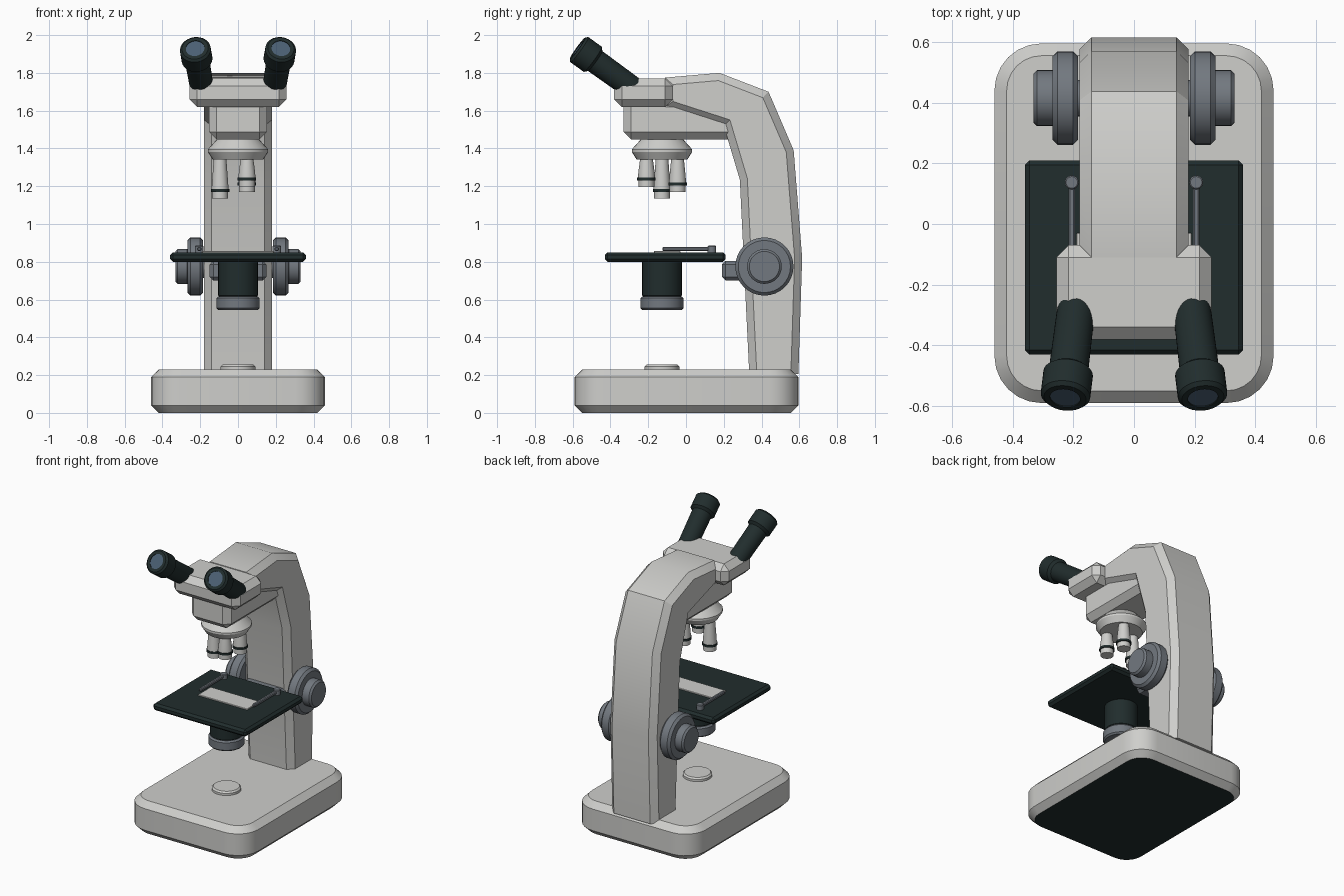
import bpy, bmesh, math
from mathutils import Vector, Matrix

cube = bpy.data.objects.get("Cube")
if cube:
    bpy.data.objects.remove(cube, do_unlink=True)


def material(name, rgb):
    m = bpy.data.materials.new(name)
    m.use_nodes = True
    m.diffuse_color = (*rgb, 1)
    m.node_tree.nodes["Principled BSDF"].inputs["Base Color"].default_value = (*rgb, 1)
    return m


PALE = material("pale grey", (0.62, 0.62, 0.60))
DARK = material("dark green black", (0.015, 0.026, 0.026))
SLATE = material("slate grey", (0.17, 0.19, 0.215))
GLASS = material("lens blue", (0.07, 0.115, 0.17))


def finish(bm, name, mats):
    bmesh.ops.recalc_face_normals(bm, faces=bm.faces)
    me = bpy.data.meshes.new(name)
    bm.to_mesh(me)
    bm.free()
    for m in mats:
        me.materials.append(m)
    ob = bpy.data.objects.new(name, me)
    bpy.context.collection.objects.link(ob)
    bpy.ops.object.select_all(action='DESELECT')
    ob.select_set(True)
    bpy.context.view_layer.objects.active = ob
    bpy.ops.object.shade_smooth_by_angle(angle=math.radians(30))
    return ob


def bevel(bm, edges, width, segments=1):
    bmesh.ops.bevel(bm, geom=edges, offset=width, segments=segments,
                    affect='EDGES', profile=0.5, clamp_overlap=True)


def box_mesh(lo, hi):
    bm = bmesh.new()
    bmesh.ops.create_cube(bm, size=1)
    lo, hi = Vector(lo), Vector(hi)
    bmesh.ops.scale(bm, vec=hi - lo, verts=bm.verts)
    bmesh.ops.translate(bm, vec=(lo + hi) / 2, verts=bm.verts)
    return bm


def box(name, lo, hi, width, mat):
    bm = box_mesh(lo, hi)
    bevel(bm, bm.edges[:], width)
    return finish(bm, name, [mat])


def lathe(name, profile, mats, origin, axis=(0, 0, 1), sides=32, bands=()):
    """Spin (radius, height) points; bands lists the second-material segments."""
    bm = bmesh.new()
    turn = Vector(axis).to_track_quat('Z', 'Y').to_matrix().to_4x4()
    place = Matrix.Translation(origin) @ turn
    rings = []
    for r, h in profile:
        rings.append([bm.verts.new(place @ Vector((r * math.cos(a), r * math.sin(a), h)))
                      for a in (math.tau * i / sides for i in range(sides))])
    for s, (low, high) in enumerate(zip(rings, rings[1:])):
        for i in range(sides):
            j = (i + 1) % sides
            f = bm.faces.new((low[i], low[j], high[j], high[i]))
            f.material_index = int(s in bands)
    bm.faces.new(rings[0][::-1])
    cap = bm.faces.new(rings[-1])
    cap.material_index = int(len(rings) - 1 in bands)
    return finish(bm, name, mats)


def drum(name, radius, length, chamfer, mat, origin, axis=(0, 0, 1)):
    c = chamfer
    return lathe(name, [(radius - c, 0), (radius, c), (radius, length - c),
                        (radius - c, length)], [mat], origin, axis)


# Base: rounded slab with chamfered rims and a dark underside
bm = box_mesh((-0.46, -0.59, 0), (0.46, 0.595, 0.23))
bevel(bm, [e for e in bm.edges if abs(e.verts[0].co.z - e.verts[1].co.z) > 0.1], 0.155, 6)
bevel(bm, [e for e in bm.edges if abs(e.verts[0].co.z - e.verts[1].co.z) < 0.01], 0.04)
bm.normal_update()
for f in bm.faces:
    f.material_index = int(f.normal.z < -0.9)
finish(bm, "base", [PALE, DARK])
drum("lamp_window", 0.093, 0.035, 0.01, PALE, (0, -0.127, 0.22))

# Arm: side profile extruded across and chamfered along both sides
outline = [(0.335, 0.205), (0.285, 1.235), (0.2, 1.52), (-0.11, 1.62), (-0.11, 1.775),
           (0.177, 1.80), (0.437, 1.70), (0.57, 1.39), (0.615, 0.82), (0.595, 0.205)]
bm = bmesh.new()
face = bm.faces.new([bm.verts.new((-0.18, y, z)) for y, z in outline])
ext = bmesh.ops.extrude_face_region(bm, geom=[face])
bmesh.ops.translate(bm, vec=(0.36, 0, 0),
                    verts=[v for v in ext["geom"] if isinstance(v, bmesh.types.BMVert)])
bmesh.ops.recalc_face_normals(bm, faces=bm.faces)
rims = [e for e in bm.edges if abs(e.verts[0].co.x - e.verts[1].co.x) < 0.01
        and max(v.co.z for v in e.verts) > 0.3]
bevel(bm, rims, 0.04)
finish(bm, "arm", [PALE])

# Heads
box("eyepiece_head", (-0.256, -0.38, 1.62), (0.256, -0.07, 1.77), 0.04, PALE)
box("nose_housing", (-0.153, -0.33, 1.447), (0.153, 0.27, 1.66), 0.04, PALE)

# Turret and three objectives of different lengths
centre = Vector((0, -0.127, 0))
lathe("turret", [(0.135, 1.342), (0.16, 1.382), (0.16, 1.395), (0.11, 1.45)], [PALE], centre)
for i, bottom in enumerate((1.135, 1.17, 1.195)):
    a = math.pi - i * math.tau / 3
    spot = centre + 0.095 * Vector((math.cos(a), math.sin(a), 0))
    b = bottom
    lathe("objective_%d" % (i + 1),
          [(0.042, b), (0.042, b + 0.035), (0.049, b + 0.035), (0.049, b + 0.05),
           (0.045, b + 0.05), (0.043, b + 0.08), (0.033, 1.35)],
          [PALE, DARK], spot, sides=24, bands=(1, 2, 3))

# Stage, slide and condenser
box("stage", (-0.36, -0.43, 0.80), (0.36, 0.21, 0.85), 0.015, DARK)
box("slide", (-0.19, -0.17, 0.848), (0.19, -0.03, 0.857), 0.002, PALE)
drum("condenser", 0.105, 0.20, 0.012, DARK, (0, -0.127, 0.61))
drum("condenser_ring", 0.114, 0.072, 0.01, SLATE, (0, -0.127, 0.545))
box("stage_bracket", (-0.15, 0.19, 0.70), (0.15, 0.37, 0.805), 0.02, SLATE)

# Paired parts: eyepieces, focus knobs and stage clips
for side, label in ((1, "left"), (-1, "right")):
    axis = Vector((side * 0.1, -0.81, 0.585)).normalized()
    end = Vector((side * 0.227, -0.574, 1.93))
    lathe(label + "_eyepiece",
          [(0.062, -0.40), (0.065, -0.115), (0.082, -0.10), (0.082, -0.012),
           (0.070, 0), (0.050, 0), (0.050, -0.004)],
          [DARK, GLASS], end, axis, bands=(6,))
    out = (side, 0, 0)
    drum(label + "_coarse_knob", 0.154, 0.083, 0.016, SLATE, (side * 0.185, 0.415, 0.775), out)
    drum(label + "_fine_knob", 0.092, 0.075, 0.012, SLATE, (side * 0.257, 0.415, 0.775), out)
    drum(label + "_knob_axle", 0.06, 0.06, 0.005, SLATE, (side * 0.14, 0.415, 0.775), out)
    drum(label + "_clip_post", 0.023, 0.04, 0.004, SLATE, (side * 0.205, 0.137, 0.845))
    x = side * 0.205
    box(label + "_clip", (x - 0.011, -0.125, 0.857), (x + 0.011, 0.137, 0.878), 0.005, SLATE)
